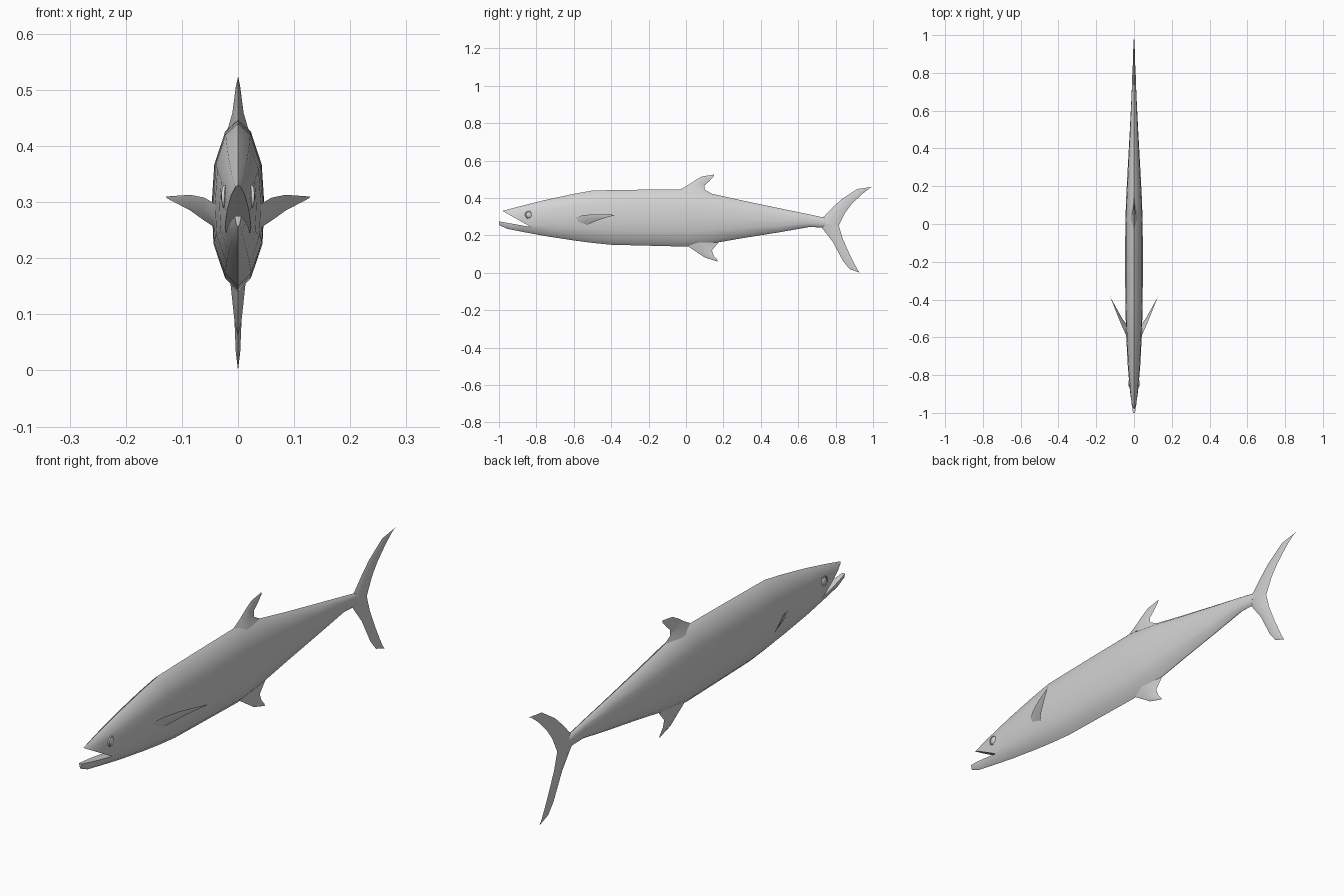
import bpy
import bmesh
from math import radians
from mathutils import Vector

cube = bpy.data.objects.get("Cube")
if cube:
    bpy.data.objects.remove(cube)

GREY = (0.65, 0.65, 0.65, 1)
skin = bpy.data.materials.new("fish grey")
skin.use_nodes = True
skin.diffuse_color = GREY
skin.node_tree.nodes["Principled BSDF"].inputs["Base Color"].default_value = GREY


def smooth(obj, angle):
    bpy.ops.object.select_all(action="DESELECT")
    obj.select_set(True)
    bpy.context.view_layer.objects.active = obj
    bpy.ops.object.shade_smooth_by_angle(angle=radians(angle))


def loft(name, rings):
    """Skin a list of equally long point rings into a closed solid."""
    bm = bmesh.new()
    rows = [[bm.verts.new(p) for p in ring] for ring in rings]
    n = len(rows[0])
    for a, b in zip(rows, rows[1:]):
        for i in range(n):
            j = (i + 1) % n
            bm.faces.new((a[i], a[j], b[j], b[i]))
    bm.faces.new(rows[0])
    bm.faces.new(rows[-1])
    bmesh.ops.remove_doubles(bm, verts=bm.verts[:], dist=0.0001)
    bmesh.ops.recalc_face_normals(bm, faces=bm.faces[:])
    mesh = bpy.data.meshes.new(name)
    bm.to_mesh(mesh)
    bm.free()
    mesh.materials.append(skin)
    obj = bpy.data.objects.new(name, mesh)
    bpy.context.collection.objects.link(obj)
    return obj


def fin(name, sections, mirror=1):
    """Blade from (leading point, trailing point, half thickness) sections."""
    secs = [(Vector(a), Vector(b), t) for a, b, t in sections]
    span = secs[-1][0] - secs[0][0]
    normal = span.cross(secs[0][1] - secs[0][0]).normalized()
    rings = []
    for lead, trail, t in secs:
        mid = lead.lerp(trail, 0.4)
        ring = [lead, mid + normal * t, trail, mid - normal * t]
        rings.append([(p.x * mirror, p.y, p.z) for p in ring])
    obj = loft(name, rings)
    smooth(obj, 50)


def flat_fin(name, sections):
    """Fin on the centre plane, from (lead y, lead z, trail y, trail z, t)."""
    fin(name, [((0, a, b), (0, c, d), t) for a, b, c, d, t in sections])


# Body: stations are (y, top, bottom, half width)
stations = [
    (-1.0, 0.326, 0.255, 0.006), (-0.955, 0.338, 0.235, 0.013),
    (-0.88, 0.358, 0.22, 0.022), (-0.75, 0.39, 0.196, 0.033),
    (-0.6, 0.422, 0.173, 0.041), (-0.5, 0.44, 0.16, 0.044),
    (-0.4, 0.442, 0.15, 0.046), (-0.2, 0.445, 0.145, 0.047),
    (0.0, 0.447, 0.14, 0.046), (0.13, 0.425, 0.155, 0.042),
    (0.3, 0.387, 0.185, 0.033), (0.5, 0.345, 0.217, 0.022),
    (0.66, 0.312, 0.245, 0.014), (0.73, 0.297, 0.242, 0.011),
    (0.79, 0.28, 0.255, 0.005)]
# Half cross-section: (fraction down, fraction of half width)
half = [(0, 0), (0.07, 0.5), (0.26, 0.9), (0.5, 1), (0.73, 0.93), (0.92, 0.5), (1, 0)]
outline = half + [(d, -w) for d, w in reversed(half[1:-1])]
body = loft("body", [[(w * fx, y, top + (bottom - top) * fd) for fd, fx in outline]
                     for y, top, bottom, w in stations])

# Open mouth: wedge cut out of the snout
wedge = [(-0.83, 0.245), (-1.05, 0.37), (-1.05, 0.284)]
cutter = loft("mouth_cutter", [[(x, y, z) for y, z in wedge] for x in (-0.1, 0.1)])
cutter.hide_render = True
cut = body.modifiers.new("mouth", "BOOLEAN")
cut.operation = "DIFFERENCE"
cut.solver = "EXACT"
cut.object = cutter
bpy.context.view_layer.objects.active = body
bpy.ops.object.modifier_apply(modifier=cut.name)
bpy.data.objects.remove(cutter)
smooth(body, 60)

# Fins on the centre plane
flat_fin("dorsal_fin", [
    (-0.05, 0.435, 0.16, 0.41, 0.02), (0.01, 0.468, 0.1, 0.445, 0.01),
    (0.045, 0.492, 0.1, 0.468, 0.007), (0.085, 0.515, 0.125, 0.49, 0.004),
    (0.15, 0.525, 0.148, 0.515, 0.0005)])
flat_fin("anal_fin", [
    (-0.01, 0.155, 0.18, 0.17, 0.014), (0.035, 0.125, 0.138, 0.12, 0.01),
    (0.1, 0.082, 0.148, 0.092, 0.006), (0.17, 0.06, 0.167, 0.07, 0.0005)])
flat_fin("tail_upper_lobe", [
    (0.7, 0.27, 0.815, 0.25, 0.011), (0.74, 0.303, 0.825, 0.27, 0.01),
    (0.785, 0.35, 0.85, 0.32, 0.008), (0.83, 0.392, 0.885, 0.366, 0.006),
    (0.915, 0.448, 0.94, 0.42, 0.004), (1.0, 0.46, 0.985, 0.455, 0.0005)])
flat_fin("tail_lower_lobe", [
    (0.7, 0.27, 0.815, 0.26, 0.011), (0.727, 0.24, 0.822, 0.235, 0.01),
    (0.785, 0.165, 0.837, 0.185, 0.008), (0.84, 0.062, 0.87, 0.11, 0.006),
    (0.875, 0.02, 0.898, 0.053, 0.004), (0.93, 0, 0.92, 0.012, 0.0005)])

# Paired fins and eyes
for side, s in (("left", 1), ("right", -1)):
    fin(side + "_pectoral_fin", [
        ((0.034, -0.605, 0.293), (0.034, -0.535, 0.25), 0.007),
        ((0.06, -0.55, 0.308), (0.06, -0.505, 0.267), 0.005),
        ((0.085, -0.49, 0.313), (0.085, -0.46, 0.285), 0.003),
        ((0.128, -0.38, 0.31), (0.127, -0.385, 0.307), 0.0005)], s)

    bpy.ops.mesh.primitive_uv_sphere_add(segments=16, ring_count=8, radius=0.016,
                                         location=(s * 0.024, -0.84, 0.31))
    eye = bpy.context.object
    eye.name = side + "_eye"
    eye.scale = (0.4, 1, 1)
    bpy.ops.mesh.primitive_torus_add(major_segments=16, minor_segments=6,
                                     major_radius=0.018, minor_radius=0.003,
                                     location=(s * 0.024, -0.84, 0.31),
                                     rotation=(0, radians(90), s * radians(8)))
    rim = bpy.context.object
    rim.name = side + "_eye_rim"
    for part in (eye, rim):
        part.data.materials.append(skin)
        smooth(part, 60)
